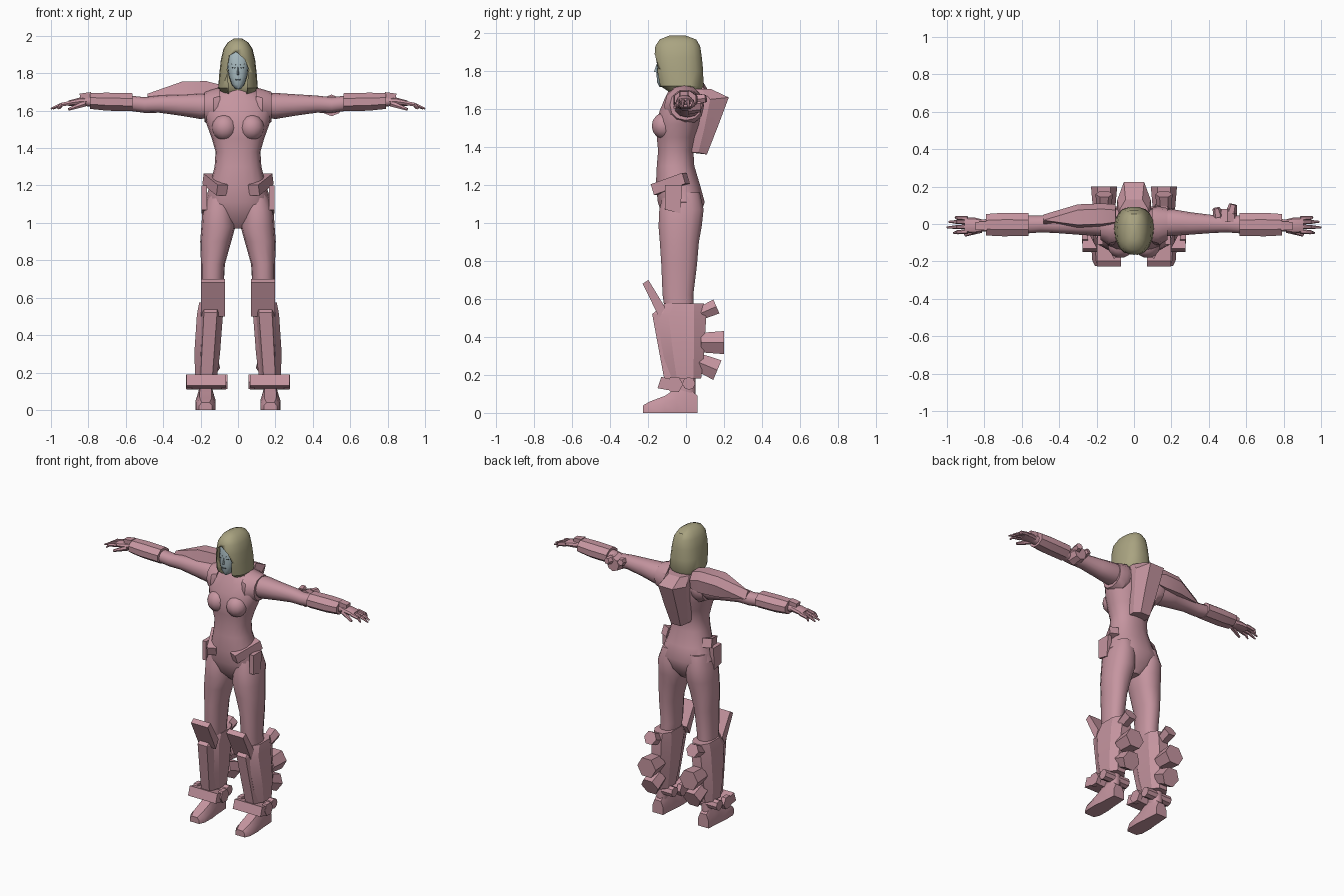
import bpy, bmesh, math
from mathutils import Vector


def material(name, rgb):
    m = bpy.data.materials.new(name)
    m.diffuse_color = (*rgb, 1)
    return m


PINK = material("dusty pink suit", (0.56, 0.30, 0.35))
HAIR = material("ash blond hair", (0.40, 0.37, 0.22))
SKIN = material("pale blue skin", (0.38, 0.48, 0.51))
DARK = material("dark slate", (0.07, 0.09, 0.10))


def loft(name, rings, mat=PINK, s=1, angle=35):
    """Skin a list of equal-length point rings, cap the ends; s=-1 mirrors in x."""
    bm = bmesh.new()
    vs = [[bm.verts.new((p[0] * s, p[1], p[2])) for p in r] for r in rings]
    n = len(vs[0])
    for a, b in zip(vs, vs[1:]):
        for i in range(n):
            j = (i + 1) % n
            bm.faces.new((a[i], a[j], b[j], b[i]))
    bm.faces.new(vs[0])
    bm.faces.new(vs[-1])
    bmesh.ops.recalc_face_normals(bm, faces=bm.faces)
    me = bpy.data.meshes.new(name)
    bm.to_mesh(me)
    bm.free()
    me.materials.append(mat)
    me.shade_smooth()
    me.set_sharp_from_angle(angle=math.radians(angle))
    ob = bpy.data.objects.new(name, me)
    bpy.context.collection.objects.link(ob)
    return ob


def ring(c, u, v, n=12, p=2.0, turn=0.0):
    """Superellipse ring spanned by the half axes u and v."""
    out = []
    for i in range(n):
        a = 2 * math.pi * i / n + turn
        ca, sa = math.cos(a), math.sin(a)
        k = math.copysign(abs(ca) ** (2 / p), ca)
        q = math.copysign(abs(sa) ** (2 / p), sa)
        out.append(Vector(c) + Vector(u) * k + Vector(v) * q)
    return out


def column(name, secs, mat=PINK, s=1, n=14, p=2.3, angle=35):
    """Upright loft; sections are (z, centre x, half width, y front, y back)."""
    return loft(name, [ring((cx, (f + b) / 2, z), (w, 0, 0), (0, (b - f) / 2, 0), n, p)
                       for z, cx, w, f, b in secs], mat, s, angle)


def limb(name, secs, s=1, n=12, p=2.2, turn=0.0, angle=35):
    """Sideways loft; sections are (x, centre y, half y, centre z, half z)."""
    return loft(name, [ring((x, y, z), (0, hy, 0), (0, 0, hz), n, p, turn)
                       for x, y, hy, z, hz in secs], PINK, s, angle)


def plate(name, yz, x0, x1, s=1):
    """Side profile extruded between two x positions."""
    return loft(name, [[(x, y, z) for y, z in yz] for x in (x0, x1)], PINK, s, 25)


def beam(name, a, b, r1, r2, n=4, s=1, mat=PINK, flat=1.0):
    """Straight n-sided bar from a to b with end radii r1 and r2."""
    a, b = Vector(a), Vector(b)
    d = (b - a).normalized()
    up = Vector((0, 0, 1)) if abs(d.z) < 0.9 else Vector((0, 1, 0))
    u = d.cross(up).normalized()
    v = u.cross(d)
    t = math.pi / 4 if n == 4 else 0
    return loft(name, [ring(c, u * r, v * r * flat, n, 2, t) for c, r in ((a, r1), (b, r2))],
                mat, s, 35)


# torso and neck
column("torso", [
    (0.97, 0, 0.04, -0.07, 0.03), (1.03, 0, 0.14, -0.125, 0.075), (1.11, 0, 0.18, -0.15, 0.10),
    (1.20, 0, 0.15, -0.16, 0.075), (1.30, 0, 0.125, -0.155, 0.045), (1.38, 0, 0.12, -0.148, 0.04),
    (1.45, 0, 0.14, -0.155, 0.055), (1.52, 0, 0.165, -0.16, 0.08), (1.59, 0, 0.185, -0.14, 0.09),
    (1.65, 0, 0.175, -0.115, 0.09), (1.70, 0, 0.11, -0.09, 0.07), (1.72, 0, 0.06, -0.08, 0.04)], n=18)
column("neck", [(1.68, 0, 0.06, -0.09, 0.04), (1.72, 0, 0.045, -0.085, 0.02),
                (1.79, 0, 0.04, -0.08, 0.02)])

# back pack with chamfered rear corners
loft("back_pack", [
    [(-w, y0, z), (w, y0, z), (w, (y0 + y1) / 2, z), (w * 0.6, y1, z + k), (-w * 0.6, y1, z + k),
     (-w, (y0 + y1) / 2, z)]
    for z, y0, y1, w, k in ((1.37, 0.02, 0.11, 0.06, -0.01), (1.50, 0.03, 0.165, 0.078, 0),
                            (1.65, 0.03, 0.225, 0.09, 0.01), (1.705, 0.03, 0.13, 0.075, 0))], angle=20)

# one-sided shoulder shield
loft("shoulder_shield", [
    [(x, yf, zb + 0.03), (x, yf + 0.02, zt), (x, yb - 0.03, zt), (x, yb, zt - 0.05),
     (x, yb - 0.01, zb), (x, yf + 0.03, zb)]
    for x, yf, yb, zb, zt in ((-0.10, -0.01, 0.105, 1.63, 1.74), (-0.17, -0.02, 0.11, 1.62, 1.758),
                              (-0.30, -0.025, 0.105, 1.625, 1.755), (-0.485, 0.0, 0.05, 1.645, 1.69))],
     angle=20)

# one-sided elbow device
beam("elbow_device", (0.50, 0.01, 1.628), (0.50, 0.08, 1.628), 0.058, 0.045, 8)
beam("elbow_knob", (0.45, 0.04, 1.65), (0.44, 0.085, 1.66), 0.028, 0.02, 6)
beam("elbow_knob", (0.52, 0.06, 1.65), (0.53, 0.105, 1.655), 0.03, 0.022, 6)

for s, side in ((1, "left"), (-1, "right")):
    # bust and shoulder collar
    column(side + "_bust", [(1.51 + 0.07 * math.sin(a), 0.072, 0.068 * math.cos(a),
                             -0.115 - 0.067 * math.cos(a), -0.115 + 0.067 * math.cos(a))
                            for a in (-1.4, -0.9, -0.45, 0, 0.45, 0.9, 1.4)], s=s, p=2, angle=60)
    limb(side + "_shoulder_collar", [(0.095, -0.01, 0.095, 1.625, 0.10), (0.13, -0.01, 0.105, 1.615, 0.10),
                                     (0.18, 0.0, 0.085, 1.62, 0.08)], s)
    # arm, forearm cuff and wrist block
    limb(side + "_arm", [(0.12, 0.0, 0.07, 1.63, 0.06), (0.20, 0.008, 0.072, 1.625, 0.07),
                         (0.30, 0.003, 0.06, 1.63, 0.058), (0.42, 0, 0.048, 1.635, 0.046),
                         (0.50, 0, 0.045, 1.63, 0.042), (0.58, -0.003, 0.048, 1.64, 0.041),
                         (0.72, -0.005, 0.038, 1.648, 0.034), (0.83, -0.008, 0.03, 1.65, 0.024)], s)
    limb(side + "_forearm_cuff", [(0.565, -0.003, 0.066, 1.645, 0.052), (0.70, -0.003, 0.068, 1.648, 0.052),
                                  (0.79, -0.004, 0.062, 1.652, 0.046)], s, 8, 2, math.pi / 8, 25)
    beam(side + "_wrist_block", (0.785, -0.01, 1.675), (0.845, -0.01, 1.67), 0.034, 0.03, s=s)
    # hand, fingers and thumb
    limb(side + "_palm", [(0.80, -0.008, 0.03, 1.65, 0.024), (0.85, -0.008, 0.042, 1.648, 0.022),
                          (0.905, -0.006, 0.042, 1.64, 0.015)], s, 10)
    for y, tip in ((-0.04, 0.965), (-0.015, 1.0), (0.01, 0.99), (0.03, 0.955)):
        mid = (0.945, y * 1.1, 1.632)
        beam(side + "_finger", (0.89, y, 1.642), mid, 0.013, 0.011, 6, s)
        beam(side + "_fingertip", mid, (tip, y * 1.2, 1.61), 0.011, 0.005, 6, s)
    beam(side + "_thumb", (0.82, -0.03, 1.638), (0.905, -0.06, 1.607), 0.018, 0.008, 6, s)

    # leg
    column(side + "_leg", [
        (1.16, 0.095, 0.065, -0.12, 0.075), (1.07, 0.105, 0.085, -0.143, 0.095),
        (0.98, 0.105, 0.091, -0.147, 0.085), (0.90, 0.119, 0.083, -0.14, 0.07),
        (0.78, 0.134, 0.064, -0.132, 0.06), (0.62, 0.137, 0.058, -0.125, 0.04),
        (0.45, 0.15, 0.05, -0.10, 0.05), (0.20, 0.17, 0.04, -0.05, 0.05),
        (0.09, 0.172, 0.036, -0.05, 0.05)], s=s)
    # hip bar and thigh side plate
    beam(side + "_hip_bar", (0.085, -0.165, 1.175), (0.16, 0.0, 1.235), 0.042, 0.042, s=s)
    plate(side + "_hip_plate", [(-0.11, 1.07), (-0.03, 1.05), (-0.02, 1.20), (-0.11, 1.20)],
          0.165, 0.194, s)
    # boot shell, shin ridge and knee guard
    loft(side + "_boot_shell", [ring((cx, (f + b) / 2, z), (w, 0, 0), (0, (b - f) / 2, 0), 8, 2.6,
                                     math.pi / 8)
                                for z, cx, w, f, b in ((0.575, 0.145, 0.066, -0.12, 0.10),
                                                       (0.51, 0.15, 0.074, -0.165, 0.115),
                                                       (0.30, 0.165, 0.073, -0.125, 0.10),
                                                       (0.18, 0.17, 0.062, -0.095, 0.085))], PINK, s, 25)
    loft(side + "_shin_ridge", [[(cx - w, y + 0.05, z), (cx - w * 0.7, y, z), (cx + w * 0.7, y, z),
                                 (cx + w, y + 0.05, z)]
                                for z, y, cx, w in ((0.56, -0.13, 0.145, 0.05), (0.52, -0.178, 0.147, 0.05),
                                                    (0.18, -0.115, 0.168, 0.045))], PINK, s, 20)
    plate(side + "_knee_guard", [(-0.228, 0.68), (-0.198, 0.70), (-0.11, 0.555), (-0.14, 0.50)],
          0.07, 0.198, s)
    # rear thrusters: tilted up, level and tilted down
    for y0, z0, y1, z1, r in ((0.08, 0.525, 0.16, 0.56, 0.046), (0.08, 0.37, 0.20, 0.37, 0.07),
                              (0.07, 0.265, 0.165, 0.225, 0.064)):
        beam(side + "_thruster", (0.16, y0, z0), (0.16, y1, z1), r * 0.85, r, 6, s)
    # ankle guard, pivot and end knobs
    plate(side + "_ankle_guard", [(-0.15, 0.13), (-0.13, 0.19), (-0.03, 0.165), (-0.04, 0.11)],
          0.065, 0.275, s)
    beam(side + "_ankle_pivot", (0.075, 0.015, 0.155), (0.265, 0.015, 0.155), 0.034, 0.034, 8, s)
    for x in (0.072, 0.262):
        beam(side + "_ankle_knob", (x - 0.015, -0.06, 0.15), (x + 0.015, -0.06, 0.15), 0.045, 0.045, 6, s)
    # foot
    loft(side + "_foot", [[(0.173 - w, y, 0), (0.173 - w, y, h * 0.55), (0.173 - w * 0.6, y, h),
                           (0.173 + w * 0.6, y, h), (0.173 + w, y, h * 0.55), (0.173 + w, y, 0)]
                          for y, w, h in ((-0.225, 0.035, 0.04), (-0.19, 0.052, 0.06),
                                          (-0.11, 0.054, 0.09), (-0.05, 0.047, 0.13),
                                          (0.0, 0.044, 0.145), (0.06, 0.04, 0.09))], PINK, s, 40)

# hair with a face opening
hair = column("hair", [
    (1.69, 0, 0.085, -0.10, 0.075), (1.72, 0, 0.106, -0.145, 0.093), (1.80, 0, 0.10, -0.165, 0.092),
    (1.87, 0, 0.092, -0.168, 0.085), (1.93, 0, 0.078, -0.163, 0.076), (1.965, 0, 0.055, -0.14, 0.055),
    (1.985, 0, 0.022, -0.09, 0.0)], HAIR, n=18, p=2.4)
outline = ((-0.045, 1.60), (-0.052, 1.75), (-0.058, 1.82), (-0.045, 1.895), (-0.01, 1.915),
           (0.035, 1.875), (0.058, 1.82), (0.05, 1.75), (0.04, 1.60))
cutter = loft("face_cutter", [[(x, y, z) for x, z in outline] for y in (-0.3, -0.085)], HAIR)
cutter.hide_render = True
cut = hair.modifiers.new("face opening", "BOOLEAN")
cut.operation = "DIFFERENCE"
cut.solver = "EXACT"
cut.object = cutter

# face with nose, eyes, brows and mouth
column("face", [(1.715, 0, 0.015, -0.14, -0.08), (1.74, 0, 0.034, -0.152, -0.06),
                (1.78, 0, 0.048, -0.155, -0.05), (1.83, 0, 0.056, -0.154, -0.05),
                (1.88, 0, 0.056, -0.15, -0.05), (1.92, 0, 0.045, -0.135, -0.05)], SKIN, n=16, angle=60)
loft("nose", [[(-0.009, -0.148, 1.79), (0.009, -0.148, 1.79), (0, -0.168, 1.795)],
              [(-0.004, -0.148, 1.835), (0.004, -0.148, 1.835), (0, -0.155, 1.836)]], SKIN)
for s in (1, -1):
    beam("eye", (0.014, -0.149, 1.828), (0.032, -0.145, 1.83), 0.005, 0.004, 6, s, DARK)
    beam("brow", (0.012, -0.149, 1.843), (0.036, -0.142, 1.85), 0.004, 0.003, 4, s, DARK)
beam("mouth", (-0.014, -0.15, 1.765), (0.014, -0.15, 1.765), 0.004, 0.004, 6, 1, DARK)
